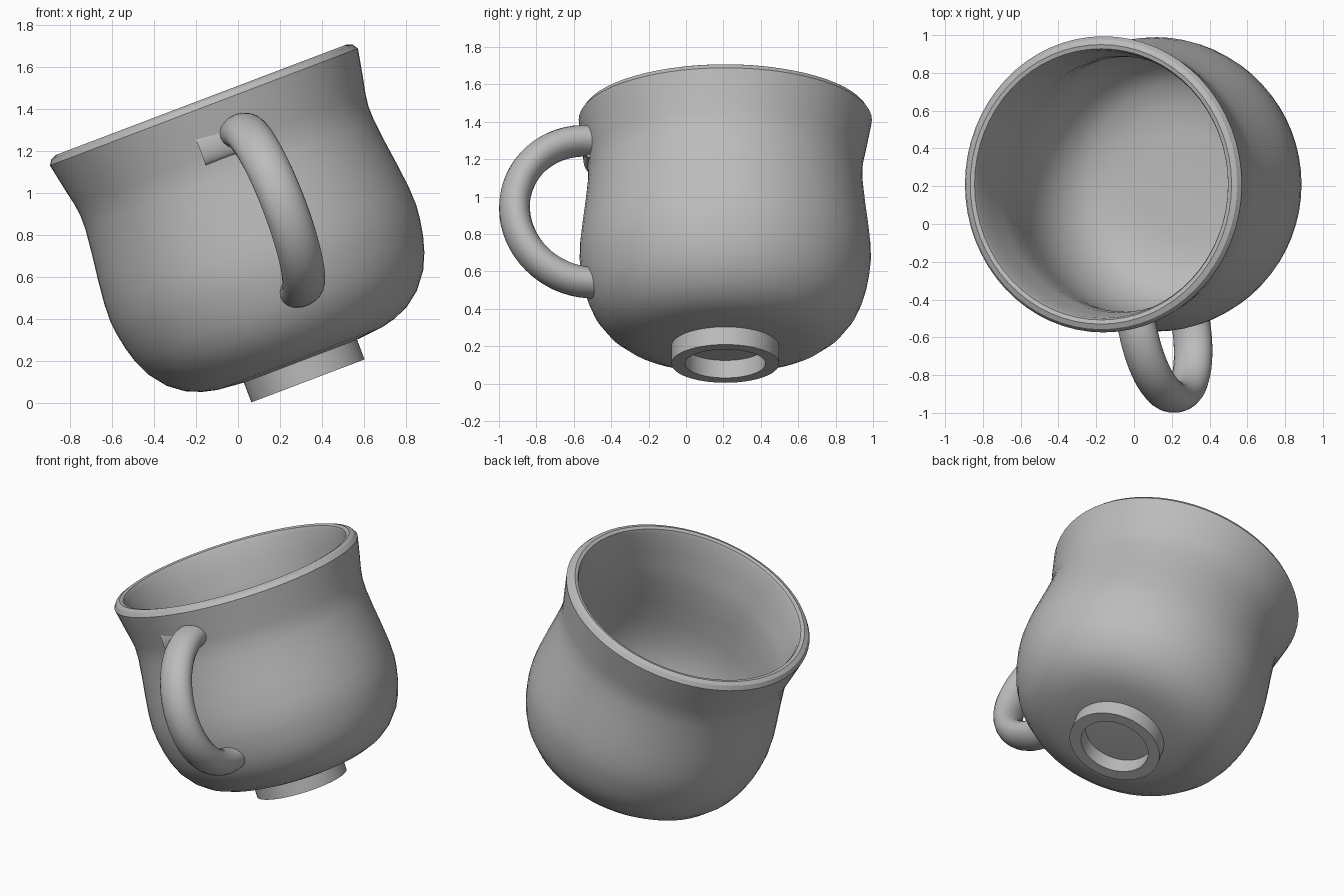
import bpy, bmesh, math
from mathutils import Matrix, Vector

if "Cube" in bpy.data.objects:
    bpy.data.objects.remove(bpy.data.objects["Cube"])

TILT = Matrix.Translation((0.333, 0.21, 0.107)) @ Matrix.Rotation(math.radians(-20.8), 4, 'Y')

clay = bpy.data.materials.new("grey clay")
clay.diffuse_color = (0.5, 0.5, 0.5, 1)
clay.use_nodes = True
clay.node_tree.nodes["Principled BSDF"].inputs["Base Color"].default_value = clay.diffuse_color


def finish(name, bm):
    """Turn a bmesh into a smooth-shaded object leaning with the cup."""
    bmesh.ops.recalc_face_normals(bm, faces=bm.faces)
    mesh = bpy.data.meshes.new(name)
    bm.to_mesh(mesh)
    bm.free()
    mesh.materials.append(clay)
    ob = bpy.data.objects.new(name, mesh)
    bpy.context.collection.objects.link(ob)
    ob.matrix_world = TILT
    bpy.ops.object.select_all(action='DESELECT')
    ob.select_set(True)
    bpy.context.view_layer.objects.active = ob
    bpy.ops.object.shade_smooth_by_angle(angle=math.radians(32))
    return ob


def lathe(name, profile, closed=False, sides=64):
    """Spin (radius, height) points around the cup axis."""
    bm = bmesh.new()
    verts = [bm.verts.new((r, 0, h)) for r, h in profile]
    edges = [bm.edges.new(p) for p in zip(verts, verts[1:])]
    if closed:
        edges.append(bm.edges.new((verts[-1], verts[0])))
    bmesh.ops.spin(bm, geom=verts + edges, cent=(0, 0, 0), axis=(0, 0, 1),
                   angle=math.tau, steps=sides, use_duplicate=False)
    bmesh.ops.remove_doubles(bm, verts=bm.verts, dist=1e-4)
    return finish(name, bm)


def tube(name, sections):
    """Skin a list of vertex rings and cap both ends."""
    bm = bmesh.new()
    rings = [[bm.verts.new(p) for p in ring] for ring in sections]
    n = len(rings[0])
    for a, b in zip(rings, rings[1:]):
        for i in range(n):
            bm.faces.new((a[i], a[(i + 1) % n], b[(i + 1) % n], b[i]))
    bm.faces.new(rings[0])
    bm.faces.new(rings[-1])
    return finish(name, bm)


# Bowl: outer wall from the underside up, over the rim, down the inside to the floor
outer = [(0, 0.1), (0.28, 0.1), (0.42, 0.113), (0.49, 0.13), (0.565, 0.162), (0.637, 0.217),
         (0.70, 0.298), (0.735, 0.375), (0.757, 0.45), (0.772, 0.53), (0.779, 0.60),
         (0.776, 0.69), (0.764, 0.80), (0.747, 0.93), (0.734, 1.05), (0.733, 1.12),
         (0.741, 1.18), (0.76, 1.27), (0.784, 1.394)]
rim = [(0.767, 1.42), (0.74, 1.431), (0.718, 1.425), (0.708, 1.40)]
inner = [(0.695, 1.28), (0.678, 1.17), (0.675, 1.06), (0.69, 0.90), (0.71, 0.74), (0.717, 0.60),
         (0.70, 0.47), (0.665, 0.37), (0.61, 0.28), (0.54, 0.22), (0.42, 0.175), (0.28, 0.16), (0, 0.16)]
lathe("bowl", outer + rim + inner)

# Foot ring under the bowl, open in the middle
lathe("foot_ring", [(0.215, 0), (0.288, 0), (0.288, 0.12), (0.215, 0.12)], closed=True)

# Handle: half circle of oval section, standing out from the front wall
swing = math.radians(9.6)
out = Vector((math.sin(swing), -math.cos(swing), 0))
side = Vector((math.cos(swing), math.sin(swing), 0))
up = Vector((0, 0, 1))
path = [(out * 0.715 + up * (0.822 + 0.405), up)]
for i in range(33):
    a = math.pi / 2 - math.pi * i / 32
    d = out * math.cos(a) + up * math.sin(a)
    path.append((out * 0.738 + up * 0.822 + d * 0.405, d))
path.append((out * 0.715 + up * (0.822 - 0.405), -up))
tube("handle", [[c + d * 0.082 * math.cos(t) + side * 0.105 * math.sin(t)
                 for t in (math.tau * k / 20 for k in range(20))] for c, d in path])

# Low smear of clay beside the upper handle joint
tube("joint_tab", [[Vector((x, -0.725 - 0.035 * math.cos(t), 1.215 + 0.085 * math.sin(t)))
                    for t in (math.tau * k / 20 for k in range(20))]
                   for x in (-0.09, -0.03, 0.05, 0.13)])
